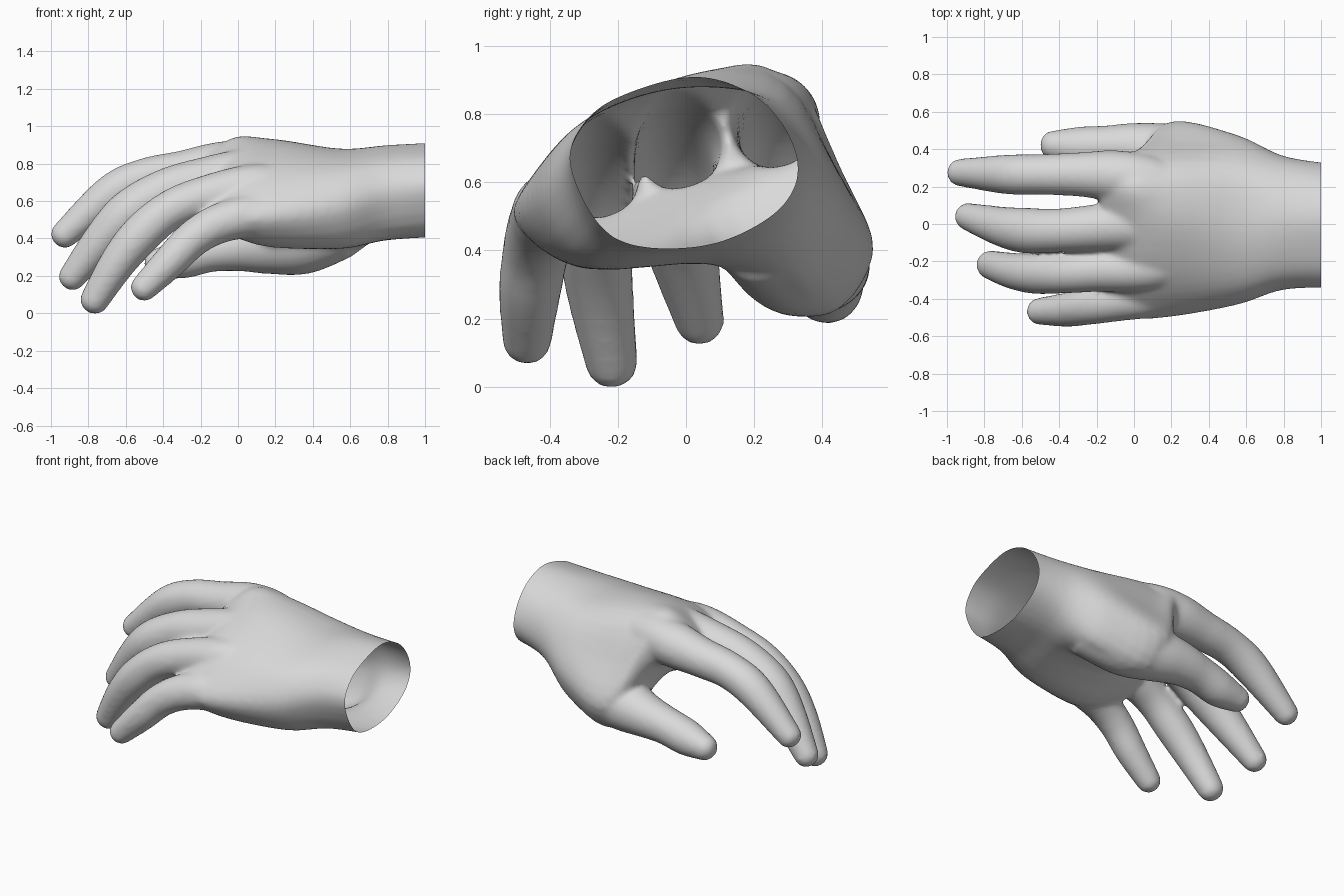
import bpy, bmesh, math
from mathutils import Vector

if "Cube" in bpy.data.objects:
    bpy.data.objects.remove(bpy.data.objects["Cube"])


def spline(pts, steps, closed=False):
    """Smooth curve through points of any dimension."""
    n = len(pts)
    pts = [Vector(p) for p in pts]
    get = (lambda i: pts[i % n]) if closed else (lambda i: pts[max(0, min(n - 1, i))])
    out = []
    for i in range(n if closed else n - 1):
        a, b, c, d = (get(i + k) for k in (-1, 0, 1, 2))
        for s in range(steps):
            t = s / steps
            out.append(0.5 * (2 * b + (c - a) * t + (2 * a - 5 * b + 4 * c - d) * t * t
                              + (3 * b - a - 3 * c + d) * t ** 3))
    if not closed:
        out.append(pts[-1].copy())
    return out


def loft(bm, rings):
    """Closed skin through a list of equal rings."""
    vr = [[bm.verts.new(p) for p in ring] for ring in rings]
    n = len(vr[0])
    for a, b in zip(vr, vr[1:]):
        for i in range(n):
            bm.faces.new((a[i], a[(i + 1) % n], b[(i + 1) % n], b[i]))
    bm.faces.new(vr[0][::-1])
    bm.faces.new(vr[-1])


def digit(bm, nodes, sides=24, swell=0.005):
    """Round-ended tube through (x, y, z, radius) nodes."""
    path = spline(nodes, 6)
    rings = []

    def ring(c, d, r):
        side = (Vector((0, 1, 0)) - d * d.y).normalized()
        up = d.cross(side)
        rings.append([c + r * (side * math.cos(a) + up * math.sin(a))
                      for a in (2 * math.pi * k / sides for k in range(sides))])

    for i, p in enumerate(path):
        q0, q1 = path[max(0, i - 1)], path[min(len(path) - 1, i + 1)]
        d = (q1.xyz - q0.xyz).normalized()
        ring(p.xyz, d, p.w + swell)
    for k in range(1, 7):                       # rounded fingertip
        a = math.radians(14 * k)
        ring(p.xyz + d * p.w * math.sin(a), d, (p.w + swell) * math.cos(a))
    loft(bm, rings)


# palm and wrist cross-sections: x, then (y, z) from the outer edge over the back
SECTIONS = [
    (1.08, [(-.34, .67), (-.29, .80), (-.17, .875), (.03, .925), (.19, .87),
            (.285, .76), (.32, .64), (.24, .52), (.04, .425), (-.21, .455)]),
    (0.80, [(-.35, .63), (-.30, .78), (-.17, .865), (.03, .91), (.22, .86),
            (.335, .74), (.36, .58), (.27, .46), (.05, .41), (-.23, .425)]),
    (0.55, [(-.43, .55), (-.37, .73), (-.20, .84), (.03, .89), (.28, .85),
            (.42, .68), (.475, .48), (.35, .29), (.07, .37), (-.28, .365)]),
    (0.20, [(-.495, .51), (-.41, .68), (-.22, .83), (.05, .935), (.29, .90),
            (.44, .66), (.55, .41), (.38, .23), (.06, .43), (-.31, .36)]),
    (0.00, [(-.50, .50), (-.41, .64), (-.22, .79), (.04, .91), (.21, .955),
            (.37, .85), (.37, .68), (.25, .61), (.03, .54), (-.31, .41)]),
    (-.18, [(-.43, .46), (-.37, .54), (-.22, .66), (.02, .78), (.22, .86),
            (.35, .80), (.35, .73), (.22, .67), (.00, .62), (-.25, .51)]),
]

THUMB = [(.58, .22, .47, .15), (.35, .32, .405, .18), (.15, .38, .38, .155),
         (0, .41, .366, .127), (-.15, .415, .342, .107), (-.3, .413, .302, .102),
         (-.43, .422, .278, .074)]
FINGERS = {
    "index": [(.1, .225, .80, .13), (-.1, .257, .79, .132), (-.3, .265, .762, .113),
              (-.5, .265, .73, .104), (-.68, .265, .645, .101), (-.93, .275, .43, .069)],
    "middle": [(.1, 0, .76, .13), (-.2, -.02, .715, .12), (-.4, -.035, .66, .113),
               (-.58, -.035, .55, .117), (-.72, -.01, .41, .1), (-.888, .04, .203, .069)],
    "ring": [(.1, -.235, .69, .115), (-.2, -.25, .625, .108), (-.38, -.265, .55, .102),
             (-.53, -.265, .42, .104), (-.65, -.25, .27, .092), (-.768, -.218, .08, .073)],
    "little": [(.1, -.375, .535, .11), (-.1, -.415, .49, .102), (-.24, -.44, .41, .094),
               (-.36, -.458, .29, .087), (-.505, -.467, .145, .068)],
}

bm = bmesh.new()

# palm with wrist
outlines = [[(x, p.x, p.y) for p in spline(prof, 4, True)] for x, prof in SECTIONS]
columns = [spline(col, 5) for col in zip(*outlines)]
loft(bm, list(zip(*columns)))

# thumb, and fingers with a bone running back inside the palm
digit(bm, THUMB)
for nodes in FINGERS.values():
    x, y, z, r = nodes[0]
    digit(bm, [(x + .28, y * .7, z - .01, .09)] + nodes)
bmesh.ops.recalc_face_normals(bm, faces=bm.faces)
mesh = bpy.data.meshes.new("hand")
bm.to_mesh(mesh)
bm.free()
hand = bpy.data.objects.new("hand", mesh)
bpy.context.collection.objects.link(hand)

# fuse the parts into one skin and soften the joins
remesh = hand.modifiers.new("fuse", 'REMESH')
remesh.mode = 'VOXEL'
remesh.voxel_size = 0.014
soften = hand.modifiers.new("soften", 'SMOOTH')
soften.factor = 0.5
soften.iterations = 14
bpy.context.view_layer.update()
skin = bpy.data.meshes.new_from_object(hand.evaluated_get(bpy.context.evaluated_depsgraph_get()))
hand.modifiers.clear()
hand.data = skin

# open the wrist
bm = bmesh.new()
bm.from_mesh(skin)
bmesh.ops.bisect_plane(bm, geom=bm.verts[:] + bm.edges[:] + bm.faces[:],
                       plane_co=(1, 0, 0), plane_no=(1, 0, 0), clear_outer=True)
low = min(v.co.z for v in bm.verts)
for v in bm.verts:
    v.co.z -= low
for f in bm.faces:
    f.smooth = True
bm.to_mesh(skin)
bm.free()

grey = bpy.data.materials.new("plain_grey")
grey.diffuse_color = (0.7, 0.7, 0.7, 1)
grey.use_nodes = True
grey.node_tree.nodes["Principled BSDF"].inputs["Base Color"].default_value = grey.diffuse_color
skin.materials.clear()
skin.materials.append(grey)
